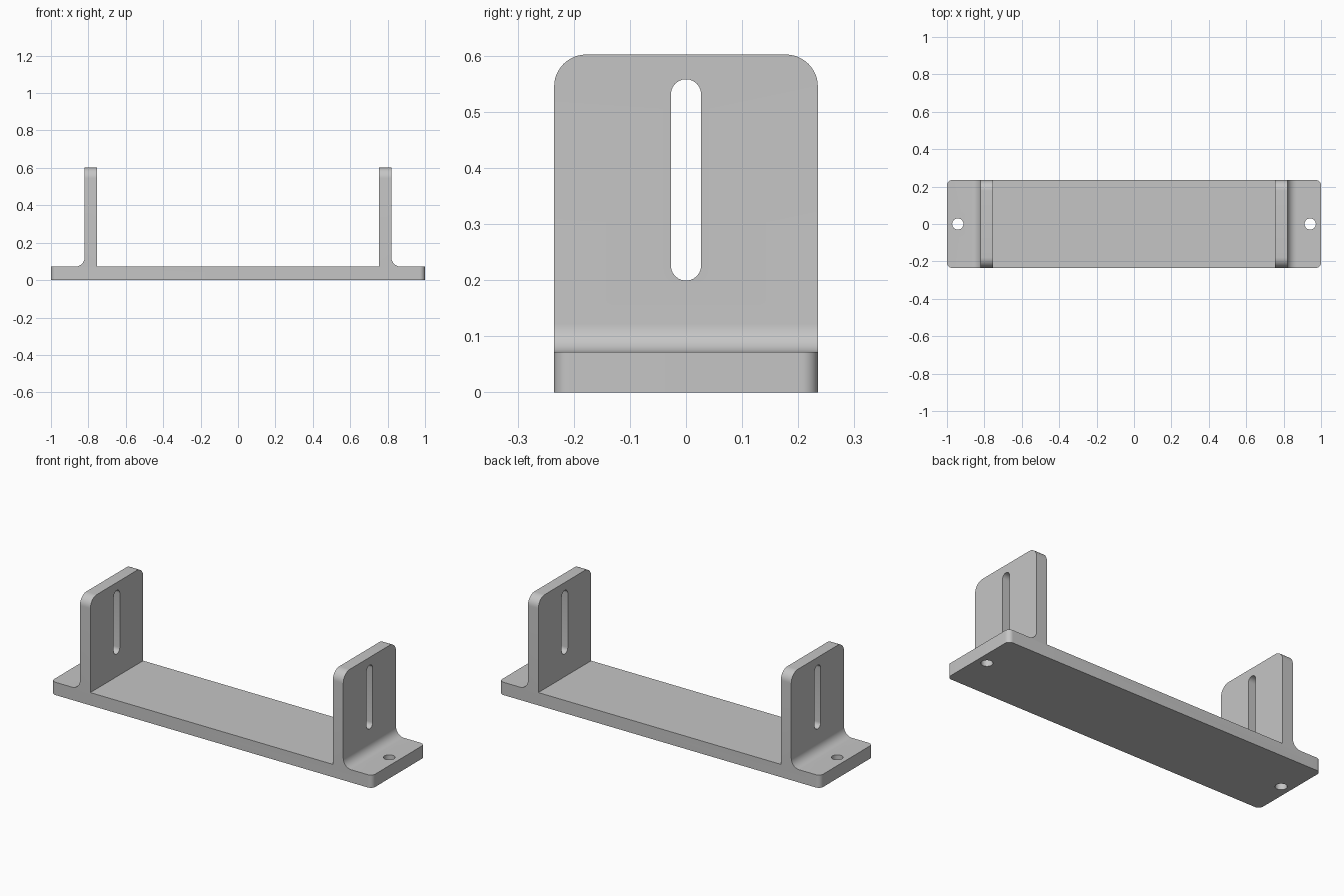
import bpy, bmesh, math
from mathutils import Vector

cube = bpy.data.objects.get("Cube")
if cube:
    bpy.data.objects.remove(cube)

HALF_DEPTH = 0.235
BASE_TOP, TOP = 0.072, 0.602
INNER, OUTER, FILLET = 0.755, 0.82, 0.05

grey = bpy.data.materials.new("plain grey")
grey.use_nodes = True
colour = (0.56, 0.56, 0.56, 1)
grey.diffuse_color = colour
grey.node_tree.nodes["Principled BSDF"].inputs["Base Color"].default_value = colour


def arc(cx, cy, r, start, end, steps=12):
    angles = [math.radians(start + (end - start) * i / steps) for i in range(steps + 1)]
    return [(cx + r * math.cos(a), cy + r * math.sin(a)) for a in angles]


def prism(name, points, sweep, round_edges=None):
    """Extrude an outline along a vector, then round the chosen edges."""
    bm = bmesh.new()
    face = bm.faces.new([bm.verts.new(p) for p in points])
    new = bmesh.ops.extrude_face_region(bm, geom=[face])["geom"]
    bmesh.ops.translate(bm, vec=Vector(sweep), verts=[v for v in new if isinstance(v, bmesh.types.BMVert)])
    for rule, radius in round_edges or []:
        edges = [e for e in bm.edges if rule(e.verts[0].co, e.verts[1].co)]
        bmesh.ops.bevel(bm, geom=edges, offset=radius, segments=12, profile=0.5, affect='EDGES')
    bmesh.ops.recalc_face_normals(bm, faces=bm.faces)
    mesh = bpy.data.meshes.new(name)
    bm.to_mesh(mesh)
    bm.free()
    obj = bpy.data.objects.new(name, mesh)
    bpy.context.collection.objects.link(obj)
    mesh.materials.append(grey)
    return obj


# Bracket: right half of the front outline, mirrored and swept front to back
half = [(1, 0), (1, BASE_TOP)]
half += arc(OUTER + FILLET, BASE_TOP + FILLET, FILLET, 270, 180)
half += [(OUTER, TOP), (INNER, TOP), (INNER, BASE_TOP)]
outline = half + [(-x, z) for x, z in reversed(half)]


def plate_corner(a, b):
    return abs(a.x) > 0.99 and abs(a.x - b.x) < 0.001 and abs(a.y - b.y) < 0.001


def upright_corner(a, b):
    return min(a.z, b.z) > TOP - 0.001 and abs(a.y - b.y) < 0.001


bracket = prism("mounting_bracket", [(x, -HALF_DEPTH, z) for x, z in outline],
                (0, 2 * HALF_DEPTH, 0), [(plate_corner, 0.028), (upright_corner, 0.057)])

# Cutters: one long slot through both uprights and a screw hole in each foot
slot = arc(0, 0.531, 0.027, 0, 180) + arc(0, 0.226, 0.027, 180, 360)
cutters = [prism("slot_cutter", [(-0.9, y, z) for y, z in slot], (1.8, 0, 0))]
for side, x in (("left", 0.942), ("right", -0.942)):
    ring = arc(x, 0, 0.03, 0, 360, 32)[:-1]
    cutters.append(prism(side + "_hole_cutter", [(px, py, -0.1) for px, py in ring], (0, 0, 0.3)))

bpy.ops.object.select_all(action='DESELECT')
bracket.select_set(True)
bpy.context.view_layer.objects.active = bracket
for cutter in cutters:
    cut = bracket.modifiers.new(cutter.name, 'BOOLEAN')
    cut.operation = 'DIFFERENCE'
    cut.solver = 'EXACT'
    cut.object = cutter
    bpy.ops.object.modifier_apply(modifier=cut.name)
for cutter in cutters:
    bpy.data.objects.remove(cutter)

bpy.ops.object.shade_smooth_by_angle(angle=math.radians(30))
